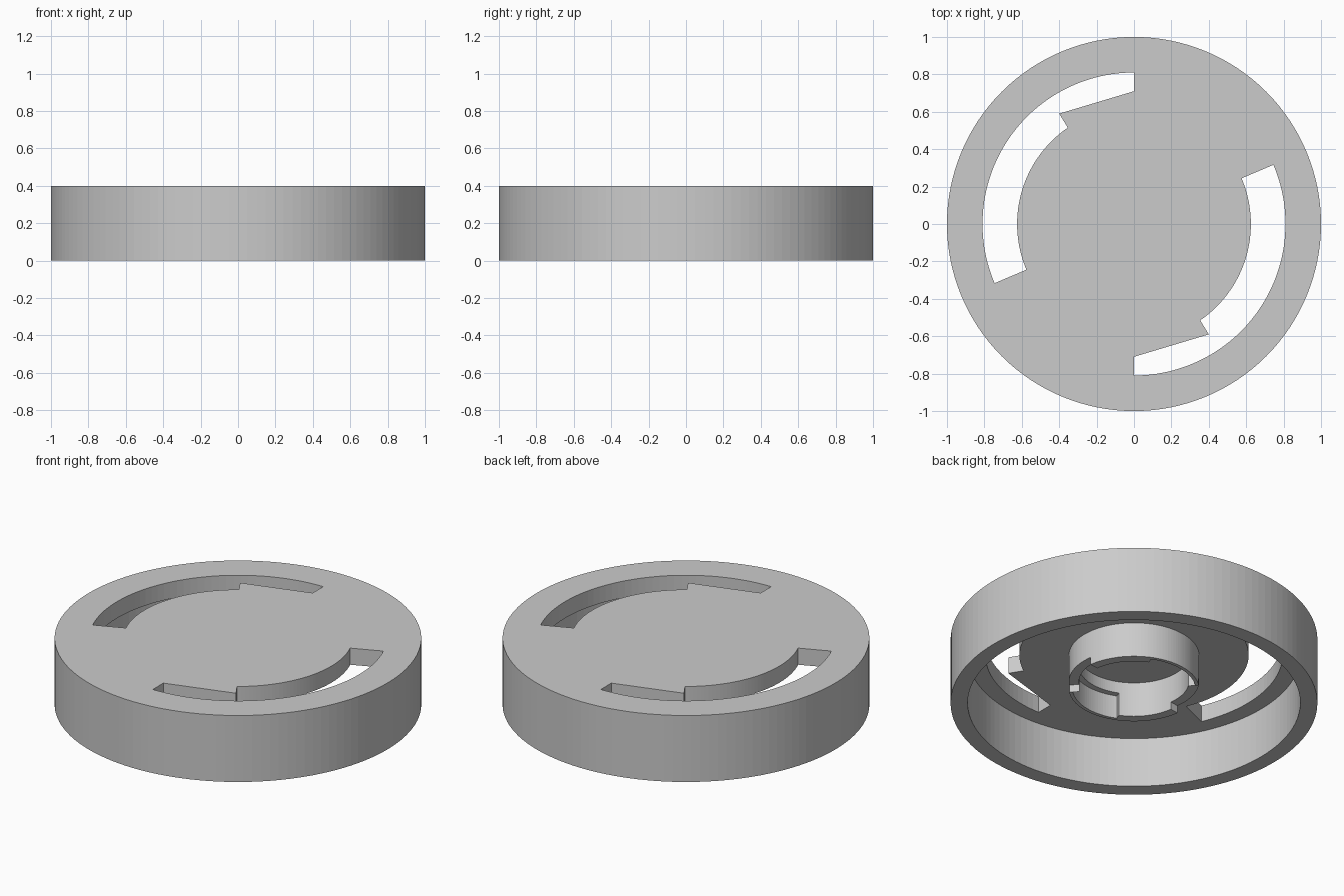
import bpy, bmesh
from math import sin, cos, radians, pi

if "Cube" in bpy.data.objects:
    bpy.data.objects.remove(bpy.data.objects["Cube"])

grey = bpy.data.materials.new("light grey plastic")
grey.use_nodes = True
color = (0.6, 0.6, 0.6, 1)
grey.diffuse_color = color
grey.node_tree.nodes["Principled BSDF"].inputs["Base Color"].default_value = color

SEGMENTS = 128


def add_object(name, bm):
    bmesh.ops.recalc_face_normals(bm, faces=bm.faces)
    mesh = bpy.data.meshes.new(name)
    bm.to_mesh(mesh)
    bm.free()
    obj = bpy.data.objects.new(name, mesh)
    bpy.context.collection.objects.link(obj)
    mesh.materials.append(grey)
    return obj


def lathe(name, profile, closed=False):
    """Revolve (radius, z) points around the z axis."""
    bm = bmesh.new()
    verts = [bm.verts.new((r, 0, z)) for r, z in profile]
    edges = [bm.edges.new(pair) for pair in zip(verts, verts[1:])]
    if closed:
        edges.append(bm.edges.new((verts[-1], verts[0])))
    bmesh.ops.spin(bm, geom=verts + edges, cent=(0, 0, 0), axis=(0, 0, 1),
                   angle=2 * pi, steps=SEGMENTS, use_duplicate=False)
    bmesh.ops.remove_doubles(bm, verts=bm.verts, dist=1e-4)
    return add_object(name, bm)


def prism(name, outline, low, high):
    bm = bmesh.new()
    face = bm.faces.new([bm.verts.new((x, y, low)) for x, y in outline])
    top = bmesh.ops.extrude_face_region(bm, geom=[face])
    moved = [v for v in top["geom"] if isinstance(v, bmesh.types.BMVert)]
    bmesh.ops.translate(bm, verts=moved, vec=(0, 0, high - low))
    return add_object(name, bm)


def arc(radius, start, end, steps=40):
    angles = [radians(start + (end - start) * i / steps) for i in range(steps + 1)]
    return [(radius * cos(a), radius * sin(a)) for a in angles]


def sector(inner, outer, start, end):
    return arc(outer, start, end, 24) + arc(inner, end, start, 24)


def cut_pair(target, name, outline, low, high):
    """Cut the outline and its half-turn copy out of the target."""
    for side, sign in (("first", 1), ("second", -1)):
        cutter = prism(f"{side}_{name}_cutter",
                       [(sign * x, sign * y) for x, y in outline], low, high)
        mod = target.modifiers.new(name, "BOOLEAN")
        mod.object = cutter
        mod.solver = "EXACT"
        bpy.context.view_layer.objects.active = target
        bpy.ops.object.modifier_apply(modifier=mod.name)
        bpy.data.objects.remove(cutter)


# Round cap with a hollow underside
cap = lathe("cap_shell", [(0, 0.4), (1, 0.4), (1, 0), (0.907, 0),
                          (0.907, 0.3), (0, 0.3)])

# Curved slots with a stepped, tapered end
slot = arc(0.81, 90, 203) + arc(0.625, 203, 124.5) + [(-0.4, 0.59), (0, 0.71)]
cut_pair(cap, "slot", slot, 0.2, 0.5)

# Central locking tube under the cap
tube = lathe("locking_tube", [(0.3, 0.3), (0.355, 0.3), (0.355, 0.09),
                              (0.3, 0.09)], closed=True)
cut_pair(tube, "rim_notch", sector(0.25, 0.4, -46, 8), 0.05, 0.135)
cut_pair(tube, "inner_groove", sector(0.25, 0.335, -114, -46), 0.05, 0.23)
